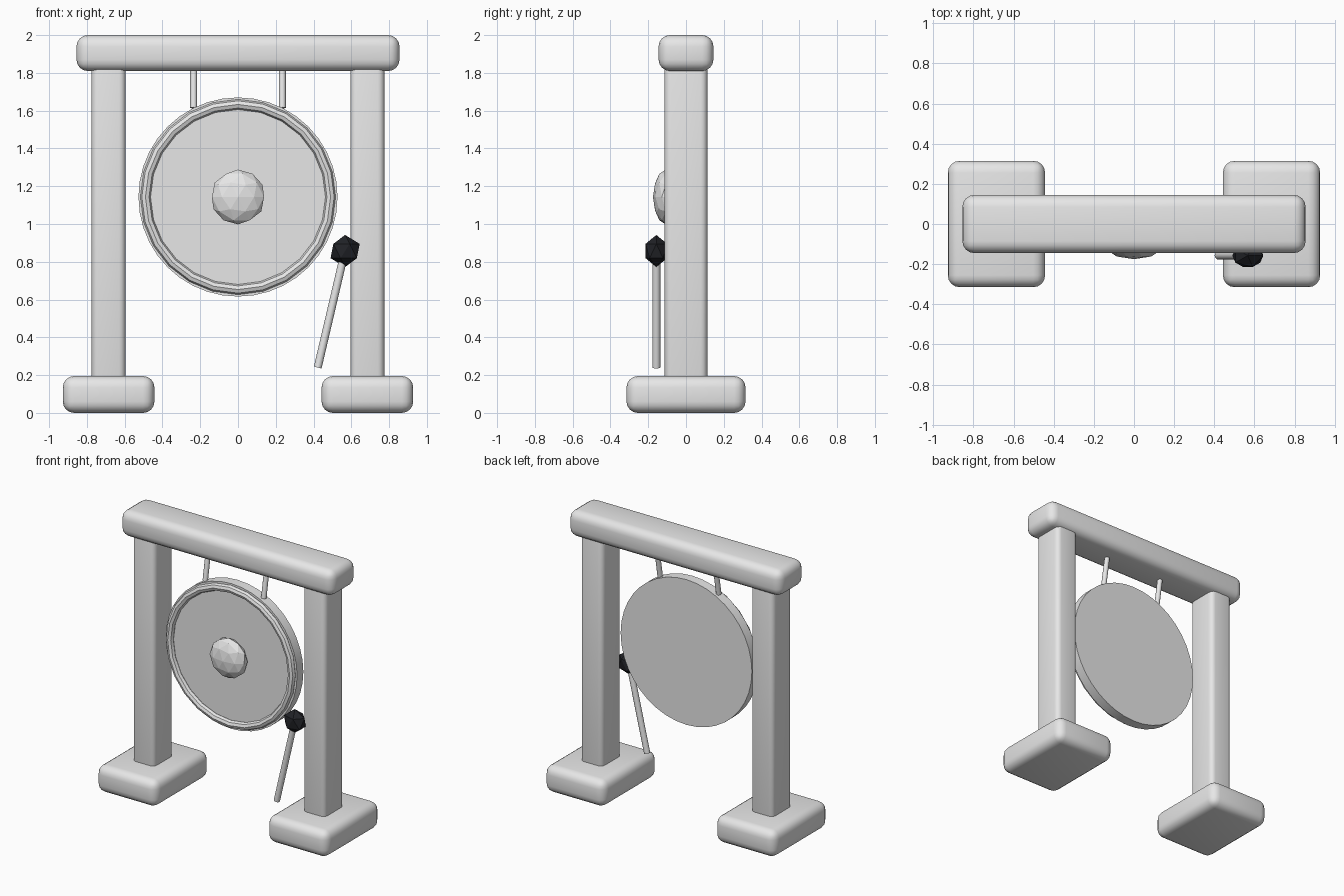
import bpy
import math
from mathutils import Vector

if "Cube" in bpy.data.objects:
    bpy.data.objects.remove(bpy.data.objects["Cube"])


def material(name, rgb):
    m = bpy.data.materials.new(name)
    m.diffuse_color = (*rgb, 1.0)
    m.use_nodes = True
    m.node_tree.nodes["Principled BSDF"].inputs["Base Color"].default_value = m.diffuse_color
    return m


GREY = material("light grey", (0.8, 0.8, 0.8))
BLACK = material("soft black", (0.015, 0.016, 0.02))


def finish(name, mat, smooth=True):
    ob = bpy.context.object
    ob.name = name
    ob.data.materials.append(mat)
    if smooth:
        bpy.ops.object.shade_smooth_by_angle(angle=math.radians(35))
    return ob


def rounded_box(name, centre, size, radius):
    bpy.ops.mesh.primitive_cube_add(size=1, location=centre)
    ob = bpy.context.object
    ob.scale = size
    bpy.ops.object.transform_apply(location=False, rotation=False, scale=True)
    bevel = ob.modifiers.new("rounding", 'BEVEL')
    bevel.width = radius
    bevel.segments = 4
    bpy.ops.object.modifier_apply(modifier=bevel.name)
    return finish(name, GREY)


def rod(name, start, end, radius, sides=12):
    a, b = Vector(start), Vector(end)
    bpy.ops.mesh.primitive_cylinder_add(vertices=sides, radius=radius,
                                        depth=(b - a).length, location=(a + b) / 2)
    bpy.context.object.rotation_euler = (b - a).to_track_quat('Z', 'Y').to_euler()
    return finish(name, GREY)


def faceted_ball(name, centre, size, subdivisions, mat):
    bpy.ops.mesh.primitive_ico_sphere_add(subdivisions=subdivisions, radius=1, location=centre)
    bpy.context.object.scale = size
    return finish(name, mat, smooth=False)


# Frame: feet, posts and cross beam; hanging cords on each side
for side, s in (("left", -1), ("right", 1)):
    rounded_box(side + "_foot", (s * 0.685, 0, 0.0975), (0.485, 0.63, 0.195), 0.06)
    rounded_box(side + "_post", (s * 0.685, 0, 1.0), (0.18, 0.226, 1.72), 0.035)
    rod(side + "_cord", (s * 0.235, 0, 1.84), (s * 0.235, -0.04, 1.615), 0.018)
rounded_box("cross_beam", (0, 0, 1.905), (1.71, 0.29, 0.19), 0.06)

# Gong: disc, raised ring and centre boss
GONG_Z = 1.143
rod("gong_disc", (0, -0.075, GONG_Z), (0, -0.003, GONG_Z), 0.527, 40)
bpy.ops.mesh.primitive_torus_add(location=(0, -0.08, GONG_Z), rotation=(math.pi / 2, 0, 0),
                                 major_radius=0.49, minor_radius=0.027,
                                 major_segments=24, minor_segments=8)
finish("gong_ring", GREY)
faceted_ball("gong_boss", (0, -0.107, GONG_Z), (0.145, 0.068, 0.145), 2, GREY)

# Mallet
rod("mallet_handle", (0.422, -0.157, 0.24), (0.56, -0.157, 0.83), 0.021)
faceted_ball("mallet_head", (0.567, -0.157, 0.857), (0.086, 0.067, 0.085), 1, BLACK)
